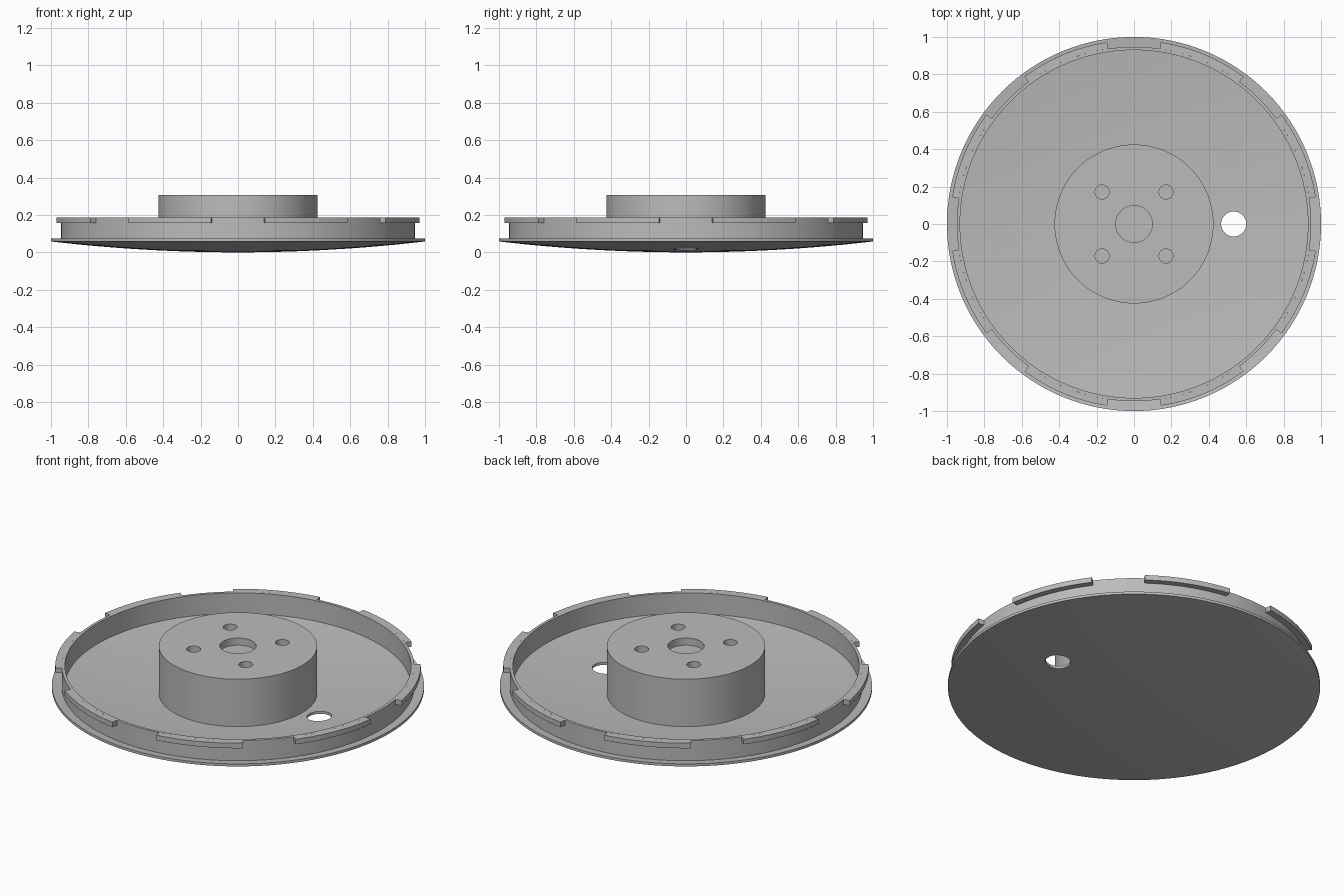
import bpy, bmesh, math
from mathutils import Matrix, Vector

cube = bpy.data.objects.get("Cube")
if cube:
    bpy.data.objects.remove(cube, do_unlink=True)

SEGMENTS = 128
WALL_IN, WALL_OUT, TAB_OUT = 0.93, 0.947, 0.982
WALL_TOP, TAB_BOTTOM = 0.187, 0.157
HUB_R, HUB_TOP = 0.425, 0.307

grey = bpy.data.materials.new("plain grey")
grey.use_nodes = True
colour = (0.5, 0.5, 0.5, 1)
grey.diffuse_color = colour
grey.node_tree.nodes["Principled BSDF"].inputs["Base Color"].default_value = colour


def make_object(name, bm):
    bmesh.ops.recalc_face_normals(bm, faces=bm.faces)
    mesh = bpy.data.meshes.new(name)
    bm.to_mesh(mesh)
    bm.free()
    mesh.materials.append(grey)
    obj = bpy.data.objects.new(name, mesh)
    bpy.context.collection.objects.link(obj)
    return obj


def lathe(name, profile):
    """Revolve an (r, z) profile about the z axis."""
    bm = bmesh.new()
    verts = [bm.verts.new((r, 0, z)) for r, z in profile]
    edges = [bm.edges.new(pair) for pair in zip(verts, verts[1:])]
    bmesh.ops.spin(bm, geom=verts + edges, cent=(0, 0, 0), axis=(0, 0, 1),
                   angle=math.tau, steps=SEGMENTS, use_duplicate=False)
    bmesh.ops.remove_doubles(bm, verts=bm.verts, dist=1e-5)
    return make_object(name, bm)


def drill(obj, holes):
    """Cut round holes given as (x, y, radius, bottom, top)."""
    bm = bmesh.new()
    for x, y, radius, bottom, top in holes:
        bmesh.ops.create_cone(bm, cap_ends=True, segments=48, radius1=radius,
                              radius2=radius, depth=top - bottom,
                              matrix=Matrix.Translation((x, y, (top + bottom) / 2)))
    cutter = make_object("hole_cutter", bm)
    cutter.hide_render = True
    mod = obj.modifiers.new("holes", 'BOOLEAN')
    mod.operation, mod.solver, mod.object = 'DIFFERENCE', 'EXACT', cutter
    bpy.context.view_layer.objects.active = obj
    bpy.ops.object.modifier_apply(modifier=mod.name)
    bpy.data.objects.remove(cutter, do_unlink=True)


def arc_block(name, middle, half_angle, steps=14):
    """Curved block hugging the outside of the wall."""
    bm = bmesh.new()
    start = middle - half_angle
    section = [(WALL_OUT, TAB_BOTTOM), (TAB_OUT, TAB_BOTTOM),
               (TAB_OUT, WALL_TOP), (WALL_OUT, WALL_TOP)]
    rings = []
    for i in range(steps + 1):
        a = start + 2 * half_angle * i / steps
        rings.append([bm.verts.new((r * math.cos(a), r * math.sin(a), z)) for r, z in section])
    for a, b in zip(rings, rings[1:]):
        for k in range(4):
            n = (k + 1) % 4
            bm.faces.new((a[k], a[n], b[n], b[k]))
    bm.faces.new(rings[0])
    bm.faces.new(rings[-1])
    return make_object(name, bm)


def dome(r):
    return 0.058 * r * r


# Shallow domed dish with an upright wall set in from its rim
under = [(i / 12, dome(i / 12)) for i in range(13)]
floor = [(WALL_IN * i / 12, dome(WALL_IN * i / 12) + 0.015) for i in range(12, -1, -1)]
wall = [(1, 0.073), (WALL_OUT, dome(WALL_OUT) + 0.015),
        (WALL_OUT, WALL_TOP), (WALL_IN, WALL_TOP)]
dish = lathe("dish", under + wall + floor)
drill(dish, [(0.533, 0, 0.067, -0.1, 0.2)])

# Central hub with a shallow bore and four bolt pockets
hub = lathe("hub", [(0, 0.018), (HUB_R, 0.018), (HUB_R, HUB_TOP), (0, HUB_TOP)])
pocket_floor = HUB_TOP - 0.042
drill(hub, [(0, 0, 0.098, pocket_floor, 0.4)] +
      [(x, y, 0.038, pocket_floor, 0.4) for x in (-0.171, 0.171) for y in (-0.171, 0.171)])

# Eight retaining tabs around the top of the wall
tabs = [arc_block(f"tab_{k + 1}", math.radians(22.5 + 45 * k), math.radians(14.1))
        for k in range(8)]

# Smooth round surfaces, crisp edges
bpy.ops.object.select_all(action='DESELECT')
for obj in [dish, hub] + tabs:
    obj.select_set(True)
bpy.context.view_layer.objects.active = dish
bpy.ops.object.shade_smooth_by_angle(angle=math.radians(30))
